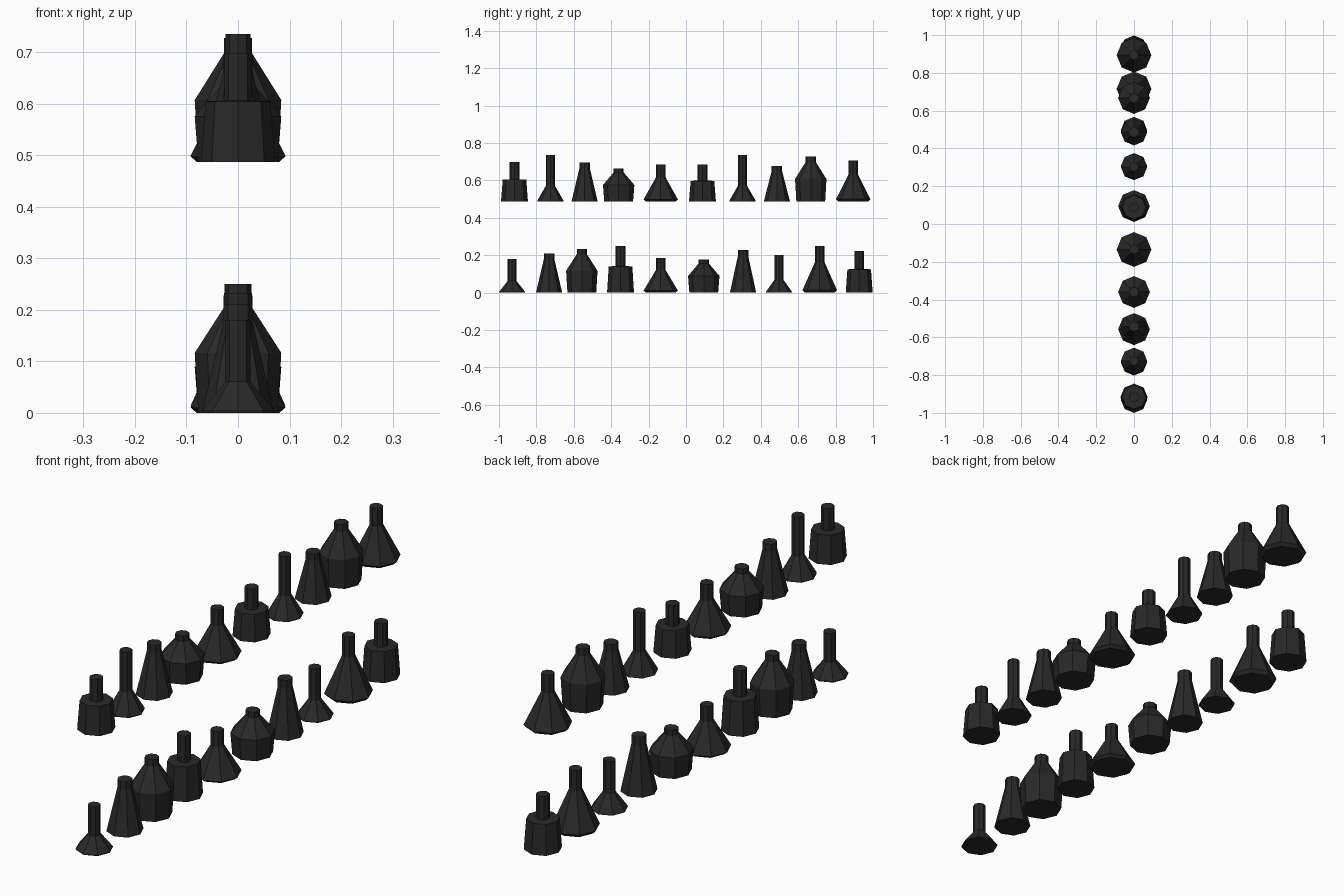
import bpy, bmesh, math

if "Cube" in bpy.data.objects:
    bpy.data.objects.remove(bpy.data.objects["Cube"])

SIDES = 8
mat = bpy.data.materials.new("dark_glass")
mat.diffuse_color = (0.022, 0.022, 0.022, 1)
mat.use_nodes = True
mat.node_tree.nodes["Principled BSDF"].inputs["Base Color"].default_value = mat.diffuse_color

# Bottle profiles: (radius, fraction of height)
PROFILES = {
    "flask": [(.07, 0), (.07, .02), (.024, .34), (.024, 1)],
    "cone": [(.07, 0), (.028, .85), (.028, 1)],
    "round": [(.077, 0), (.084, .5), (.027, .88), (.027, 1)],
    "jar": [(.072, 0), (.063, .56), (.026, .565), (.026, 1)],
    "wide": [(.08, 0), (.092, .055), (.025, .66), (.025, 1)],
}

def bottle(name, kind, y, z, h):
    """Lathe a low-poly bottle from its profile."""
    bm = bmesh.new()
    rings = []
    for r, f in PROFILES[kind]:
        ring = []
        for i in range(SIDES):
            a = 2 * math.pi * i / SIDES
            ring.append(bm.verts.new((r * math.cos(a), r * math.sin(a), f * h)))
        rings.append(ring)
    for lo, hi in zip(rings, rings[1:]):
        for i in range(SIDES):
            j = (i + 1) % SIDES
            bm.faces.new((lo[i], lo[j], hi[j], hi[i]))
    bm.faces.new(rings[0][::-1])
    bm.faces.new(rings[-1])
    me = bpy.data.meshes.new(name)
    bm.to_mesh(me)
    bm.free()
    me.materials.append(mat)
    ob = bpy.data.objects.new(name, me)
    ob.location = (0, y, z)
    bpy.context.collection.objects.link(ob)

# Each shelf row: kind, y, height
lower = [("flask", -.93, .18), ("cone", -.732, .21), ("round", -.557, .233),
         ("jar", -.35, .25), ("wide", -.135, .185), ("round", .095, .177),
         ("cone", .305, .228), ("flask", .497, .2), ("wide", .715, .248), ("jar", .926, .222)]
upper = [("jar", -.917, .21), ("flask", -.725, .248), ("cone", -.542, .208),
         ("round", -.36, .176), ("wide", -.135, .197), ("jar", .088, .197),
         ("flask", .302, .248), ("cone", .486, .19), ("round", .667, .24), ("wide", .894, .219)]
for row, z, items in (("lower", 0, lower), ("upper", .487, upper)):
    for n, (kind, y, h) in enumerate(items):
        bottle(f"{row}_{kind}_bottle_{n + 1}", kind, y, z, h)
